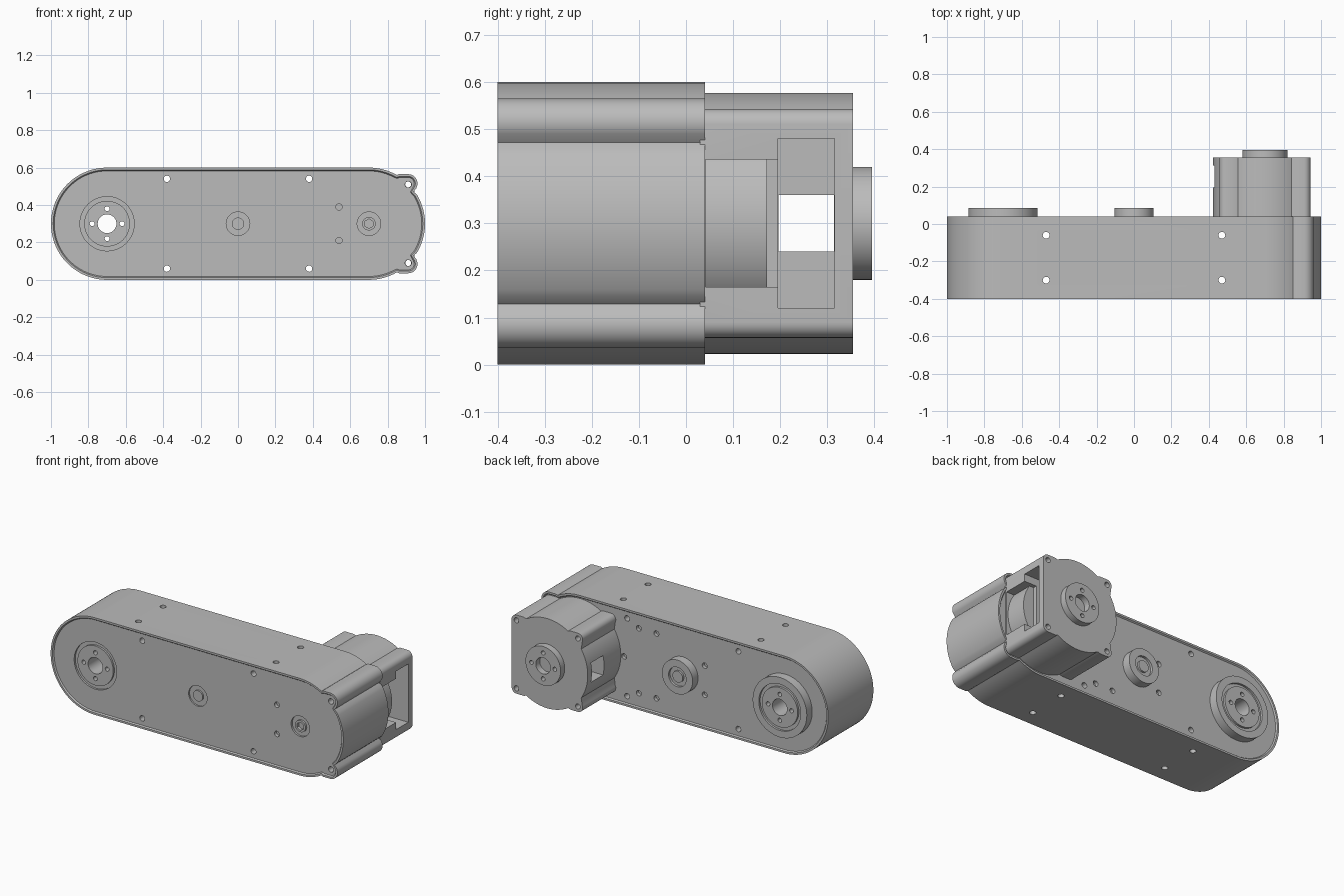
import bpy, bmesh, math
from mathutils import Matrix, Vector

if "Cube" in bpy.data.objects:
    bpy.data.objects.remove(bpy.data.objects["Cube"], do_unlink=True)

MID = 0.3          # height of the long axis
OUT, MOTOR = -0.7, 0.7   # x of output hub and motor axis

grey = bpy.data.materials.new("machined grey")
grey.use_nodes = True
grey.diffuse_color = (0.5, 0.5, 0.5, 1)
grey.node_tree.nodes["Principled BSDF"].inputs["Base Color"].default_value = (0.5, 0.5, 0.5, 1)


def finish(name, bm):
    bmesh.ops.recalc_face_normals(bm, faces=bm.faces[:])
    me = bpy.data.meshes.new(name)
    bm.to_mesh(me)
    bm.free()
    me.materials.append(grey)
    ob = bpy.data.objects.new(name, me)
    bpy.context.collection.objects.link(ob)
    return ob


def arc(cx, cz, r, a0, a1, n):
    return [(cx + r * math.cos(math.radians(a0 + (a1 - a0) * i / n)),
             cz + r * math.sin(math.radians(a0 + (a1 - a0) * i / n))) for i in range(n + 1)]


def prism(name, half, y0, y1, lip=False):
    """Extrude an outline given by its upper half, mirrored about the long axis."""
    low = [(x, -z) for x, z in reversed(half) if abs(z) > 1e-5]
    bm = bmesh.new()
    front = bm.faces.new([bm.verts.new((x, y0, z + MID)) for x, z in half + low])
    ext = bmesh.ops.extrude_face_region(bm, geom=[front], use_keep_orig=True)
    new = [g for g in ext["geom"] if isinstance(g, bmesh.types.BMVert)]
    bmesh.ops.translate(bm, verts=new, vec=(0, y1 - y0, 0))
    bmesh.ops.recalc_face_normals(bm, faces=bm.faces[:])
    if lip:
        ends = [f for f in bm.faces if len(f.verts) > 4]
        bmesh.ops.inset_region(bm, faces=ends, thickness=0.012)
        bmesh.ops.inset_region(bm, faces=ends, thickness=0.006, depth=-0.008)
    return finish(name, bm)


def turned(name, x, profile, segs=64):
    """Revolve a closed (radius, y) profile about an axis along y."""
    bm = bmesh.new()
    rings = []
    for i in range(segs):
        a = 2 * math.pi * i / segs
        rings.append([bm.verts.new((x + r * math.cos(a), y, MID + r * math.sin(a))) for r, y in profile])
    for i in range(segs):
        a, b = rings[i], rings[(i + 1) % segs]
        for j in range(len(profile)):
            k = (j + 1) % len(profile)
            bm.faces.new((a[j], a[k], b[k], b[j]))
    bmesh.ops.remove_doubles(bm, verts=bm.verts[:], dist=1e-6)
    return finish(name, bm)


def cut(ob, holes=(), boxes=()):
    """Drill holes (centre, axis, radius, length, sides) and mill boxes (min, max)."""
    bm = bmesh.new()
    for c, axis, r, length, segs in holes:
        rot = Matrix.Rotation(math.pi / 2, 4, 'X') if axis == 'Y' else Matrix()
        bmesh.ops.create_cone(bm, cap_ends=True, segments=segs, radius1=r, radius2=r,
                              depth=length, matrix=Matrix.Translation(c) @ rot)
    for lo, hi in boxes:
        lo, hi = Vector(lo), Vector(hi)
        bmesh.ops.create_cube(bm, size=1, matrix=Matrix.Translation((lo + hi) / 2)
                              @ Matrix.Diagonal((*(hi - lo), 1)))
    cutter = finish("cutter", bm)
    cutter.hide_render = True
    mod = ob.modifiers.new("holes", 'BOOLEAN')
    mod.operation, mod.solver, mod.object = 'DIFFERENCE', 'EXACT', cutter
    mod.use_self = True
    bpy.context.view_layer.objects.active = ob
    bpy.ops.object.modifier_apply(modifier=mod.name)
    bpy.data.objects.remove(cutter, do_unlink=True)


def hole(x, dz, y, r=0.017, length=0.06, segs=20):
    return ((x, y, MID + dz), 'Y', r, length, segs)


def bolt_circle(x, y, length):
    return [hole(x + dx, dz, y, 0.013, length, 16)
            for dx, dz in ((0.08, 0), (-0.08, 0), (0, 0.08), (0, -0.08))]


# Long rounded housing with two screw ears at the motor end
half = (arc(MOTOR, 0, 0.3, 0, 31, 10) + [(0.939, 0.171)] + arc(0.91, 0.215, 0.05, -30, 90, 10)
        + [(0.86, 0.265)] + arc(MOTOR, 0, 0.3, 60, 90, 8) + arc(OUT, 0, 0.3, 90, 180, 28))
housing = prism("housing", half, -0.4, 0.04, lip=True)
drill = [hole(OUT, 0, -0.18, 0.145, 0.6, 64),
         hole(0, 0, -0.4, 0.063, 0.06, 40), hole(MOTOR, 0, -0.4, 0.063, 0.06, 40)]
for s in (1, -1):
    drill += [hole(x, s * 0.24, -0.18, length=0.6) for x in (-0.38, 0.38)]
    drill += [hole(0.91, s * 0.21, -0.18, length=0.6)]
    drill += [hole(0.54, s * 0.09, -0.4), hole(-0.15, s * 0.09, 0.04)]
    drill += [hole(x, s * 0.2, 0.04) for x in (0.18, 0.3)]
drill.append(hole(0.4, 0, 0.04))
drill += [((x, y, MID), 'Z', 0.018, 0.8, 20) for x in (-0.47, 0.47) for y in (-0.06, -0.3)]
cut(housing, drill)

# Output hub running through the housing, with a raised ring on the back
hub = turned("output_hub", OUT, [
    (0.05, -0.392), (0.122, -0.392), (0.122, -0.38), (0.146, -0.38), (0.146, 0.02),
    (0.185, 0.02), (0.185, 0.085), (0.143, 0.085), (0.143, 0.072), (0.122, 0.072),
    (0.122, 0.085), (0.05, 0.085)])
cut(hub, bolt_circle(OUT, -0.15, 0.7))

# Idler pin caps, front and back
idler_front = turned("idler_pin_front", 0, [
    (0, -0.392), (0.033, -0.392), (0.033, -0.382), (0.064, -0.382), (0.064, -0.36), (0, -0.36)], 40)
idler_back = turned("idler_boss_back", 0, [
    (0, 0.02), (0.105, 0.02), (0.105, 0.085), (0.06, 0.085), (0.06, 0.07),
    (0.035, 0.07), (0.035, 0.082), (0, 0.082)], 48)

# Motor shaft end with a hexagonal socket
shaft = turned("motor_shaft_end", MOTOR, [
    (0, -0.392), (0.036, -0.392), (0.036, -0.38), (0.064, -0.38), (0.064, -0.36), (0, -0.36)], 40)
cut(shaft, [hole(MOTOR, 0, -0.39, 0.025, 0.03, 6)])

# Motor bracket: four screw ears, flat outer side, open cage behind the motor
half = ([(0.943, 0)] + arc(0.91, 0.21, 0.033, 0, 90, 8) + [(0.86, 0.243)]
        + arc(MOTOR, 0, 0.277, 59, 121, 16) + [(0.54, 0.243)] + arc(0.49, 0.21, 0.033, 90, 210, 8)
        + [(0.464, 0.172)] + arc(MOTOR, 0, 0.277, 147, 180, 10))
bracket = prism("motor_bracket", half, 0.03, 0.355)
cut(bracket,
    [hole(x, s * 0.21, 0.2, 0.016, 0.5) for x in (0.49, 0.91) for s in (1, -1)],
    [((0.5, 0.195, 0.12), (1.1, 0.315, 0.48)),
     ((0.35, 0.196, 0.24), (0.6, 0.314, 0.36)),
     ((0.86, 0.041, 0.165), (1.1, 0.21, 0.435))])

# Round motor can seen through the open side
can = turned("motor_can", MOTOR, [(0, 0.03), (0.232, 0.03), (0.232, 0.172), (0, 0.172)])

# Bearing boss on the back of the motor
boss = turned("motor_rear_boss", MOTOR, [
    (0, 0.34), (0.12, 0.34), (0.12, 0.395), (0.05, 0.395), (0.05, 0.356), (0, 0.356)])
cut(boss, bolt_circle(MOTOR, 0.395, 0.07))

# Smooth round walls, keep edges crisp
bpy.ops.object.select_all(action='DESELECT')
for ob in (housing, hub, idler_front, idler_back, shaft, bracket, can, boss):
    ob.select_set(True)
bpy.context.view_layer.objects.active = housing
bpy.ops.object.shade_smooth_by_angle(angle=math.radians(30))
